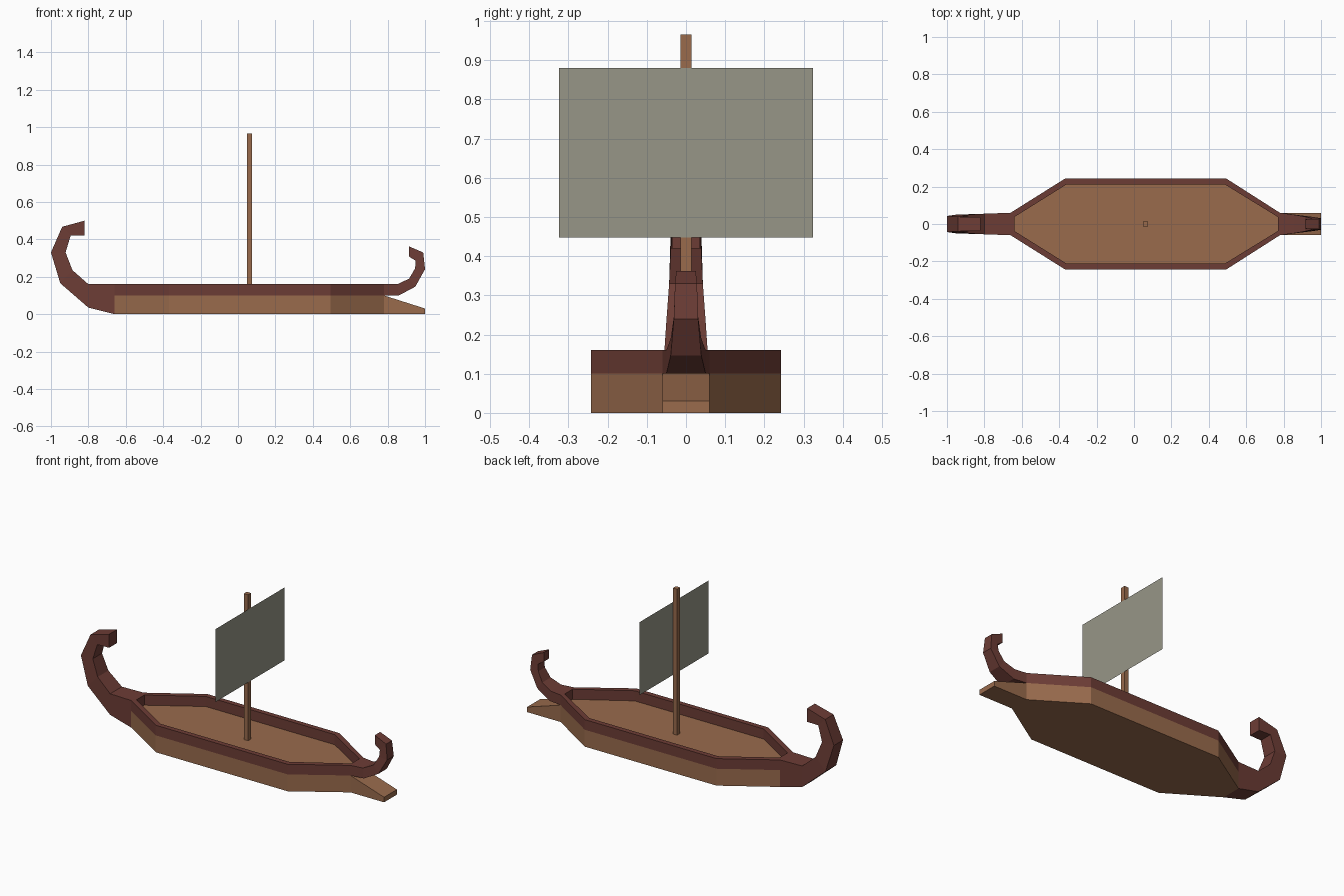
import bpy, bmesh

if "Cube" in bpy.data.objects:
    bpy.data.objects.remove(bpy.data.objects["Cube"])

def material(name, rgb):
    m = bpy.data.materials.new(name)
    m.diffuse_color = (*rgb, 1)
    m.use_nodes = True
    m.node_tree.nodes["Principled BSDF"].inputs["Base Color"].default_value = m.diffuse_color
    return m

WOOD = material("light wood", (0.32, 0.147, 0.073))
RED = material("dark red wood", (0.152, 0.046, 0.036))
CLOTH = material("sail cloth", (0.31, 0.305, 0.245))

def finish(bm, name, mat, recalc=True):
    if recalc:
        bmesh.ops.recalc_face_normals(bm, faces=bm.faces)
    me = bpy.data.meshes.new(name)
    bm.to_mesh(me)
    bm.free()
    me.materials.append(mat)
    ob = bpy.data.objects.new(name, me)
    bpy.context.collection.objects.link(ob)
    return ob

def loft(name, sections, mat, closed=False):
    """Skin equal-length point rings; cap the ends unless closed."""
    bm = bmesh.new()
    rings = [[bm.verts.new(p) for p in s] for s in sections]
    pairs = list(zip(rings, rings[1:])) + ([(rings[-1], rings[0])] if closed else [])
    for a, b in pairs:
        n = len(a)
        for i in range(n):
            j = (i + 1) % n
            bm.faces.new((a[i], a[j], b[j], b[i]))
    if not closed:
        bm.faces.new(rings[0])
        bm.faces.new(rings[-1])
    return finish(bm, name, mat)

def outline(half, z):
    """Mirror a half outline across y = 0."""
    return [(x, y, z) for x, y in half] + [(x, -y, z) for x, y in reversed(half)]

def bar(name, stations, mat):
    """Tapered bar from (outer x, outer z, inner x, inner z, half width)."""
    return loft(name, [[(xo, -w, zo), (xo, w, zo), (xi, w, zi), (xi, -w, zi)]
                       for xo, zo, xi, zi, w in stations], mat)

# hull, its top being the deck
OUTER = [(-0.66, 0.06), (-0.37, 0.242), (0.495, 0.242), (0.78, 0.06)]
INNER = [(-0.64, 0.037), (-0.36, 0.212), (0.485, 0.212), (0.77, 0.037)]
loft("hull", [outline(OUTER, 0), outline(OUTER, 0.10)], WOOD)

# raised gunwale ring
loft("gunwale", [outline(OUTER, 0.10), outline(OUTER, 0.16),
                 outline(INNER, 0.16), outline(INNER, 0.10)], RED, closed=True)

# ram at the bow
bar("ram", [(0.78, 0, 0.78, 0.10, 0.06), (1.0, 0, 1.0, 0.03, 0.06)], WOOD)

# curled stern post
bar("stern_post", [
    (-0.66, 0.0, -0.66, 0.16, 0.06),
    (-0.80, 0.035, -0.80, 0.16, 0.055),
    (-0.95, 0.165, -0.885, 0.235, 0.05),
    (-1.0, 0.33, -0.922, 0.33, 0.043),
    (-0.94, 0.467, -0.895, 0.42, 0.039),
    (-0.82, 0.50, -0.82, 0.42, 0.036)], RED)

# curled bow post
bar("bow_post", [
    (0.78, 0.10, 0.78, 0.16, 0.06),
    (0.86, 0.10, 0.853, 0.16, 0.05),
    (0.948, 0.147, 0.915, 0.19, 0.039),
    (1.0, 0.24, 0.947, 0.245, 0.031),
    (0.99, 0.33, 0.95, 0.285, 0.028),
    (0.915, 0.362, 0.915, 0.308, 0.025)], RED)

# square mast
loft("mast", [[(0.048, -0.014, z), (0.076, -0.014, z), (0.076, 0.014, z), (0.048, 0.014, z)]
              for z in (0.10, 0.965)], WOOD)

# flat sail just ahead of the mast
bm = bmesh.new()
bm.faces.new([bm.verts.new((0.078, y, z)) for y, z in
              ((-0.324, 0.448), (0.324, 0.448), (0.324, 0.88), (-0.324, 0.88))])
finish(bm, "sail", CLOTH, recalc=False)
